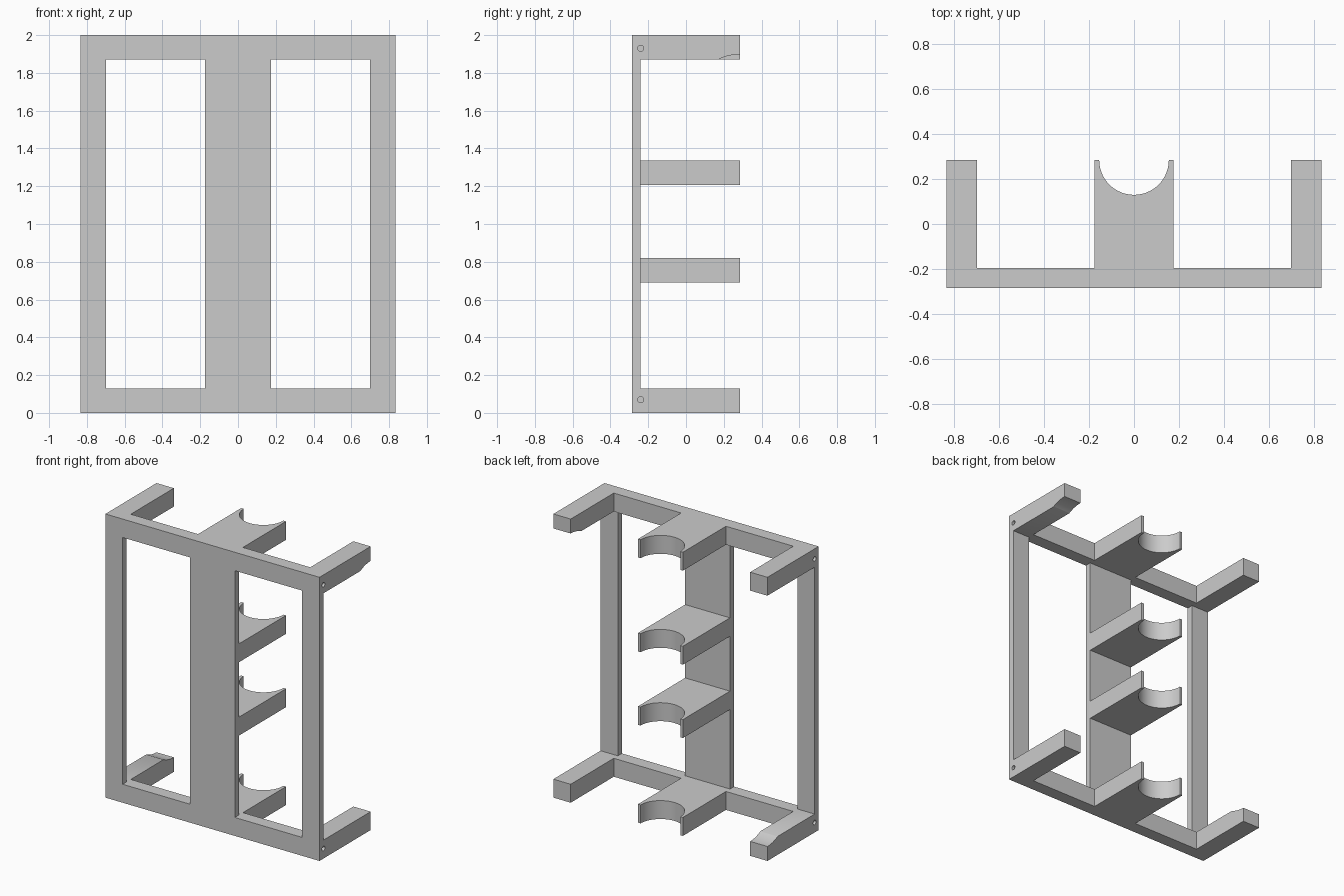
import bpy, bmesh, math

old = bpy.data.objects.get("Cube")
if old:
    bpy.data.objects.remove(old, do_unlink=True)

grey = bpy.data.materials.new("plain grey")
grey.use_nodes = True
COLOUR = (0.6, 0.6, 0.6, 1)
grey.diffuse_color = COLOUR
grey.node_tree.nodes["Principled BSDF"].inputs["Base Color"].default_value = COLOUR

W, HEIGHT, RAIL = 0.835, 2.0, 0.13      # half width, height, rail thickness
FRONT, PLATE, BAR, BACK = -0.285, -0.24, -0.195, 0.285
ARM, COL, CRADLE = 0.70, 0.175, 0.155   # arm inner x, column half width, cradle radius


def prism(name, outline, z0, z1):
    """Extrude an xy outline from z0 to z1."""
    bm = bmesh.new()
    face = bm.faces.new([bm.verts.new((x, y, z0)) for x, y in outline])
    moved = bmesh.ops.extrude_face_region(bm, geom=[face])["geom"]
    for v in moved:
        if isinstance(v, bmesh.types.BMVert):
            v.co.z = z1
    bmesh.ops.recalc_face_normals(bm, faces=bm.faces)
    mesh = bpy.data.meshes.new(name)
    bm.to_mesh(mesh)
    bm.free()
    mesh.materials.append(grey)
    obj = bpy.data.objects.new(name, mesh)
    bpy.context.collection.objects.link(obj)
    return obj


def slab(name, x0, x1, y0, y1, z0, z1):
    return prism(name, [(x0, y0), (x1, y0), (x1, y1), (x0, y1)], z0, z1)


def rod(name, radius, depth, location, sides=48):
    """Cylinder lying along x."""
    bpy.ops.mesh.primitive_cylinder_add(vertices=sides, radius=radius, depth=depth,
                                        location=location, rotation=(0, math.pi / 2, 0))
    obj = bpy.context.object
    obj.name = name
    obj.data.materials.append(grey)
    return obj


def combine(target, tool, operation):
    mod = target.modifiers.new(tool.name, "BOOLEAN")
    mod.operation, mod.solver, mod.object = operation, "EXACT", tool
    bpy.context.view_layer.objects.active = target
    bpy.ops.object.modifier_apply(modifier=mod.name)
    bpy.data.objects.remove(tool, do_unlink=True)


# Half-round cradle mouth, running from +x to -x
N = 40
mouth = [(CRADLE * math.cos(a), BACK - CRADLE * math.sin(a))
         for a in (math.pi * i / N for i in range(N + 1))]
tongue = [(COL, BACK)] + mouth + [(-COL, BACK)]

# Rail with two arms and a middle cradle
rail = ([(-W, FRONT), (W, FRONT), (W, BACK), (ARM, BACK), (ARM, BAR), (COL, BAR)]
        + tongue + [(-COL, BAR), (-ARM, BAR), (-ARM, BACK), (-W, BACK)])
frame = prism("rack_frame", rail, 0, RAIL)
parts = [prism("top_rail", rail, HEIGHT - RAIL, HEIGHT)]

# Upright plates joining the rails
for name, x0, x1 in (("right_post", -W, -ARM), ("column", -COL, COL), ("left_post", ARM, W)):
    parts.append(slab(name, x0, x1, FRONT, PLATE, RAIL, HEIGHT - RAIL))

# Middle cradles
for name, z in (("lower_cradle", 0.69), ("upper_cradle", 1.207)):
    parts.append(prism(name, tongue + [(-COL, PLATE), (COL, PLATE)], z, z + RAIL))

for part in parts:
    combine(frame, part, "UNION")

# Shallow curved reliefs on two diagonally opposite arms
R, DEPTH = 0.25, 0.028
middle = (ARM + W) / 2
for side, z in ((1, HEIGHT - RAIL + DEPTH - R), (-1, RAIL - DEPTH + R)):
    combine(frame, rod("relief_cutter", R, 0.2, (side * middle, BACK, z), 96), "DIFFERENCE")

# Small screw holes in the outer sides
for side in (-1, 1):
    for z in (0.07, HEIGHT - 0.07):
        combine(frame, rod("hole_cutter", 0.016, 0.2, (side * W, PLATE, z), 24), "DIFFERENCE")

bpy.ops.object.select_all(action="DESELECT")
frame.select_set(True)
bpy.context.view_layer.objects.active = frame
bpy.ops.object.shade_smooth_by_angle(angle=math.radians(30))
